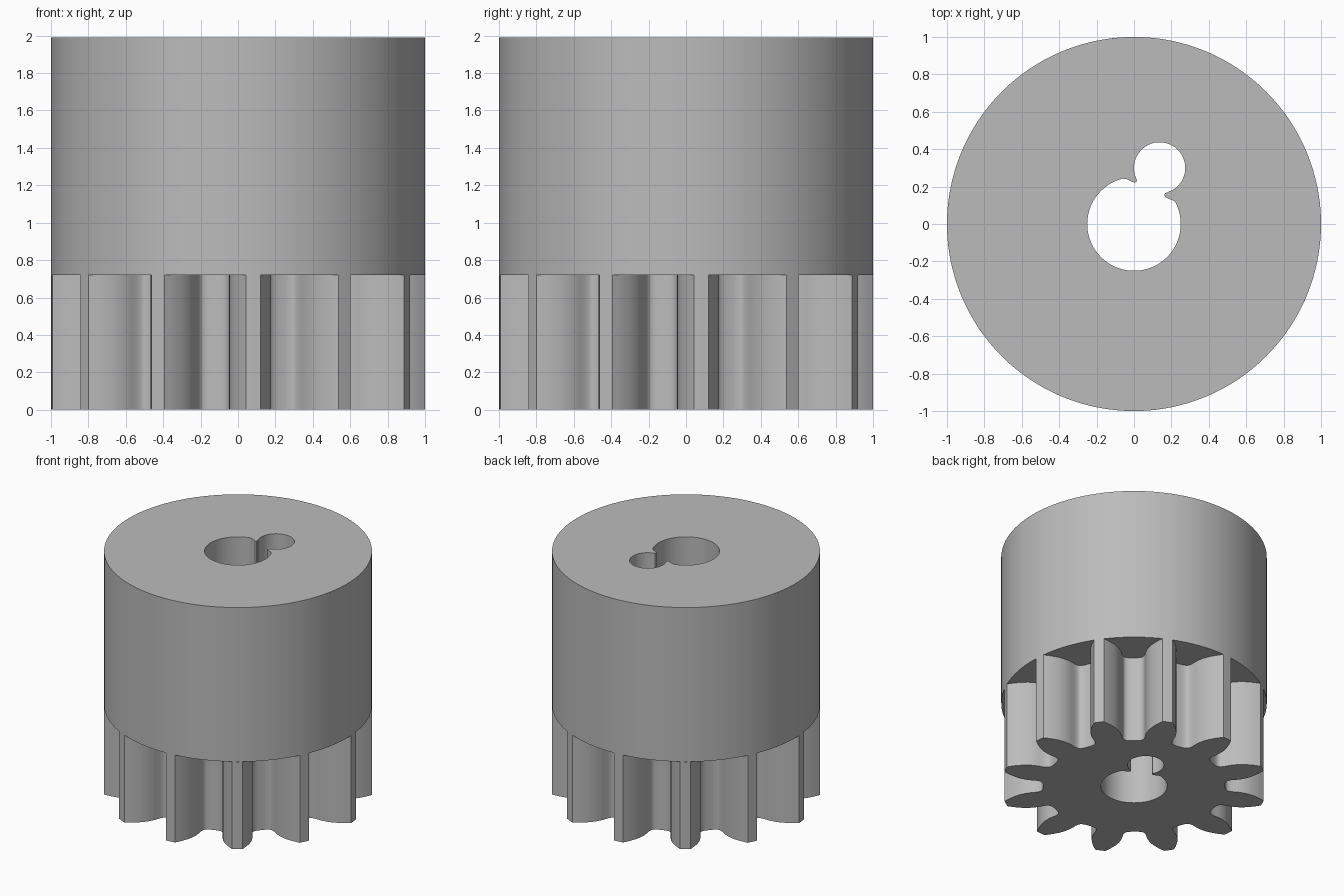
import bpy
import bmesh
from math import sin, cos, radians, tau

cube = bpy.data.objects.get("Cube")
if cube:
    bpy.data.objects.remove(cube, do_unlink=True)

TEETH = 12
GEAR_TOP, BODY_TOP = 0.72, 1.99
TOOTH_OFFSET = -85.3  # heading of the first tooth, degrees

grey = bpy.data.materials.new("plain_grey")
grey.use_nodes = True
grey.diffuse_color = (0.5, 0.5, 0.5, 1)
grey.node_tree.nodes["Principled BSDF"].inputs["Base Color"].default_value = (0.5, 0.5, 0.5, 1)


def arc(cx, cy, r, start, end, steps):
    """Points along a circular arc, both ends included."""
    angles = [radians(start + (end - start) * i / steps) for i in range(steps + 1)]
    return [(cx + r * cos(a), cy + r * sin(a)) for a in angles]


def bore_outline():
    """Shaft hole joined to a smaller pin hole, with a rounded lip on each side."""
    right_lip = [(0.19, 0.133), (0.17, 0.142), (0.162, 0.152), (0.166, 0.164), (0.18, 0.17)]
    left_lip = [(0.016, 0.235), (0.012, 0.225), (0.002, 0.221), (-0.02, 0.23), (-0.04, 0.24)]
    return (arc(0, 0, 0.25, 104, 389, 64) + right_lip
            + arc(0.137, 0.3, 0.137, -58, 204, 48) + left_lip)


def gear_outline():
    """Undercut teeth: half a tooth as (degrees from its centre, radius), mirrored and repeated."""
    half = [(2.2, 1.0), (3.2, 0.975), (4.2, 0.95), (5.95, 0.9), (7.15, 0.857),
            (7.95, 0.81), (8.2, 0.78), (8.3, 0.74), (8.8, 0.715), (9.3, 0.704),
            (10, 0.696), (11.5, 0.689), (13, 0.686)]
    tooth = [(-a, r) for a, r in reversed(half)] + [(0, 1.0)] + half + [(15, 0.685)]
    points = []
    for i in range(TEETH):
        for a, r in tooth:
            heading = radians(TOOTH_OFFSET + 360 / TEETH * i + a)
            points.append((r * cos(heading), r * sin(heading)))
    return points


def extruded_part(name, outlines, bottom, top, keep_top=True):
    """Solid made from an outer outline with holes."""
    bm = bmesh.new()
    edges = []
    for outline in outlines:
        verts = [bm.verts.new((x, y, bottom)) for x, y in outline]
        edges += [bm.edges.new((v, verts[i - 1])) for i, v in enumerate(verts)]
    bmesh.ops.triangle_fill(bm, edges=edges, use_beauty=True)
    result = bmesh.ops.extrude_face_region(bm, geom=bm.faces[:], use_keep_orig=True)
    raised = [g for g in result["geom"] if isinstance(g, bmesh.types.BMVert)]
    bmesh.ops.translate(bm, verts=raised, vec=(0, 0, top - bottom))
    bmesh.ops.recalc_face_normals(bm, faces=bm.faces[:])
    if not keep_top:
        hidden = [f for f in bm.faces if f.normal.z > 0.9]
        bmesh.ops.delete(bm, geom=hidden, context="FACES_ONLY")
    mesh = bpy.data.meshes.new(name)
    bm.to_mesh(mesh)
    bm.free()
    mesh.materials.append(grey)
    obj = bpy.data.objects.new(name, mesh)
    bpy.context.collection.objects.link(obj)
    bpy.ops.object.select_all(action="DESELECT")
    obj.select_set(True)
    bpy.context.view_layer.objects.active = obj
    bpy.ops.object.shade_smooth_by_angle(angle=radians(38))
    return obj


# Cylindrical hub above, toothed pinion below, one bore through both
rim = arc(0, 0, 1, 0, 360, 128)[:-1]
extruded_part("hub", [rim, bore_outline()], GEAR_TOP, BODY_TOP)
extruded_part("pinion_teeth", [gear_outline(), bore_outline()], 0, GEAR_TOP, keep_top=False)
